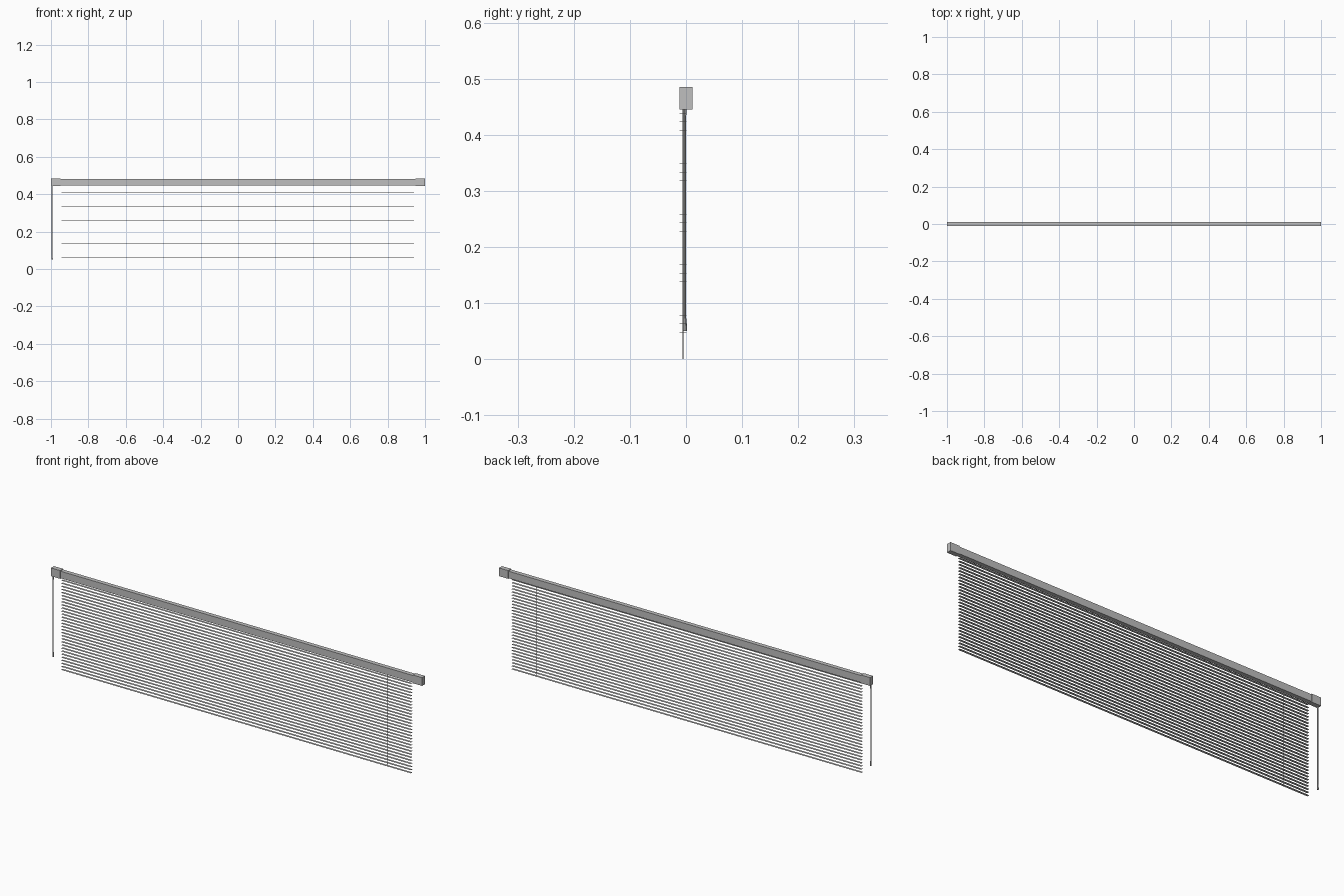
import bpy

cube = bpy.data.objects.get("Cube")
if cube:
    bpy.data.objects.remove(cube, do_unlink=True)

grey = bpy.data.materials.new("light grey")
grey.use_nodes = True
colour = (0.52, 0.52, 0.52, 1)
grey.diffuse_color = colour
grey.node_tree.nodes["Principled BSDF"].inputs["Base Color"].default_value = colour


def box(name, low, high):
    """Box spanning two opposite corners."""
    bpy.ops.mesh.primitive_cube_add(
        size=1, location=[(a + b) / 2 for a, b in zip(low, high)])
    ob = bpy.context.object
    ob.name = name
    ob.scale = [b - a for a, b in zip(low, high)]
    bpy.ops.object.transform_apply(location=False, rotation=False, scale=True)
    ob.data.materials.append(grey)
    return ob


def rod(name, x, y, bottom, top, r_bottom, r_top, sides=8):
    """Upright tapered rod."""
    bpy.ops.mesh.primitive_cone_add(
        vertices=sides, radius1=r_bottom, radius2=r_top,
        depth=top - bottom, location=(x, y, (bottom + top) / 2))
    ob = bpy.context.object
    ob.name = name
    ob.data.materials.append(grey)
    bpy.ops.object.shade_smooth_by_angle()
    return ob


# Head rail with a cap on each end
box("head_rail", (-0.95, -0.0105, 0.448), (0.95, 0.0105, 0.482))
for side, s in (("right", -1), ("left", 1)):
    x0, x1 = sorted((s * 0.95, s))
    box(side + "_end_cap", (x0, -0.0116, 0.445), (x1, 0.0116, 0.485))

# Stack of thin level slats
SLATS, PITCH = 30, 0.015
slat = box("slats", (-0.945, -0.0113, 0.003), (0.94, 0.0007, 0.0034))
stack = slat.modifiers.new("stack", "ARRAY")
stack.count = SLATS
stack.use_relative_offset = False
stack.use_constant_offset = True
stack.constant_offset_displace = (0, 0, PITCH)

# Lift cords through the slats
for side, x in (("right", -0.81), ("left", 0.81)):
    rod(side + "_lift_cord", x, -0.0053, 0, 0.45, 0.0006, 0.0006, 6)

# Tilt wand hanging from the right end cap
X, Y = -0.994, -0.0025
rod("wand_hook", X, Y, 0.42, 0.446, 0.0022, 0.0035)
rod("wand_rod", X, Y, 0.07, 0.425, 0.0025, 0.0025)
rod("wand_grip", X, Y + 0.0005, 0.05, 0.073, 0.0038, 0.003)
